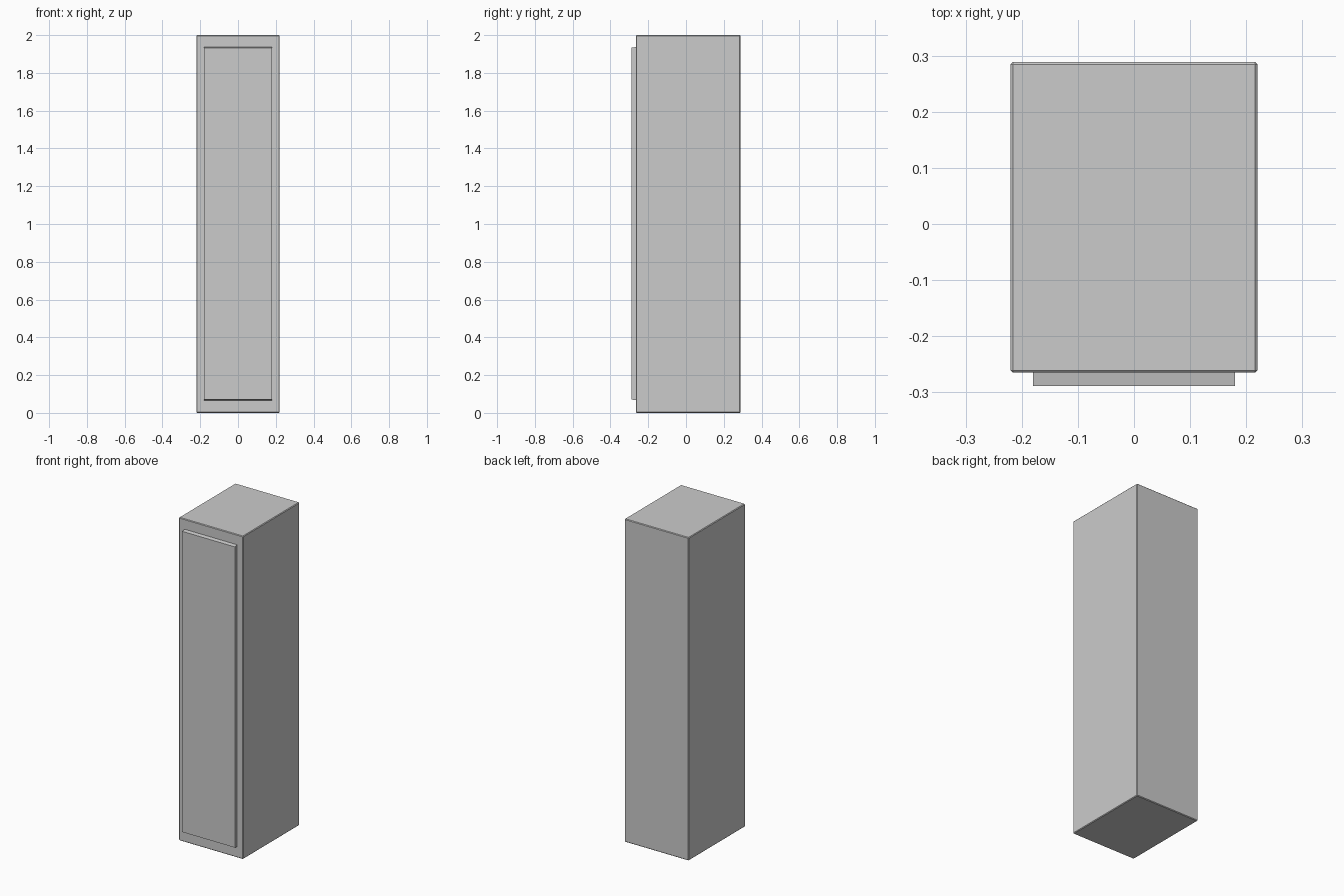
import bpy, bmesh

if "Cube" in bpy.data.objects:
    bpy.data.objects.remove(bpy.data.objects["Cube"])


def box(name, lo, hi, bevel=0.0):
    """Axis-aligned box between two corners, with optional chamfered edges."""
    bm = bmesh.new()
    bmesh.ops.create_cube(bm, size=1)
    for v in bm.verts:
        v.co = [(a + b) / 2 + c * (b - a) for a, b, c in zip(lo, hi, v.co)]
    if bevel:
        bmesh.ops.bevel(bm, geom=bm.edges[:], offset=bevel, segments=1,
                        affect='EDGES')
    mesh = bpy.data.meshes.new(name)
    bm.to_mesh(mesh)
    bm.free()
    obj = bpy.data.objects.new(name, mesh)
    bpy.context.collection.objects.link(obj)
    return obj


# Tall cabinet body with a fine chamfer
box("cabinet_body", (-0.22, -0.265, 0), (0.22, 0.2885, 2), 0.004)

# Raised front door, its top and bottom edges drawn in slightly at the front
door = box("door_panel", (-0.18, -0.2885, 0.066), (0.18, -0.26, 1.938))
for v in door.data.vertices:
    if v.co.y < -0.28:
        v.co.z += 0.005 if v.co.z < 1 else -0.005
